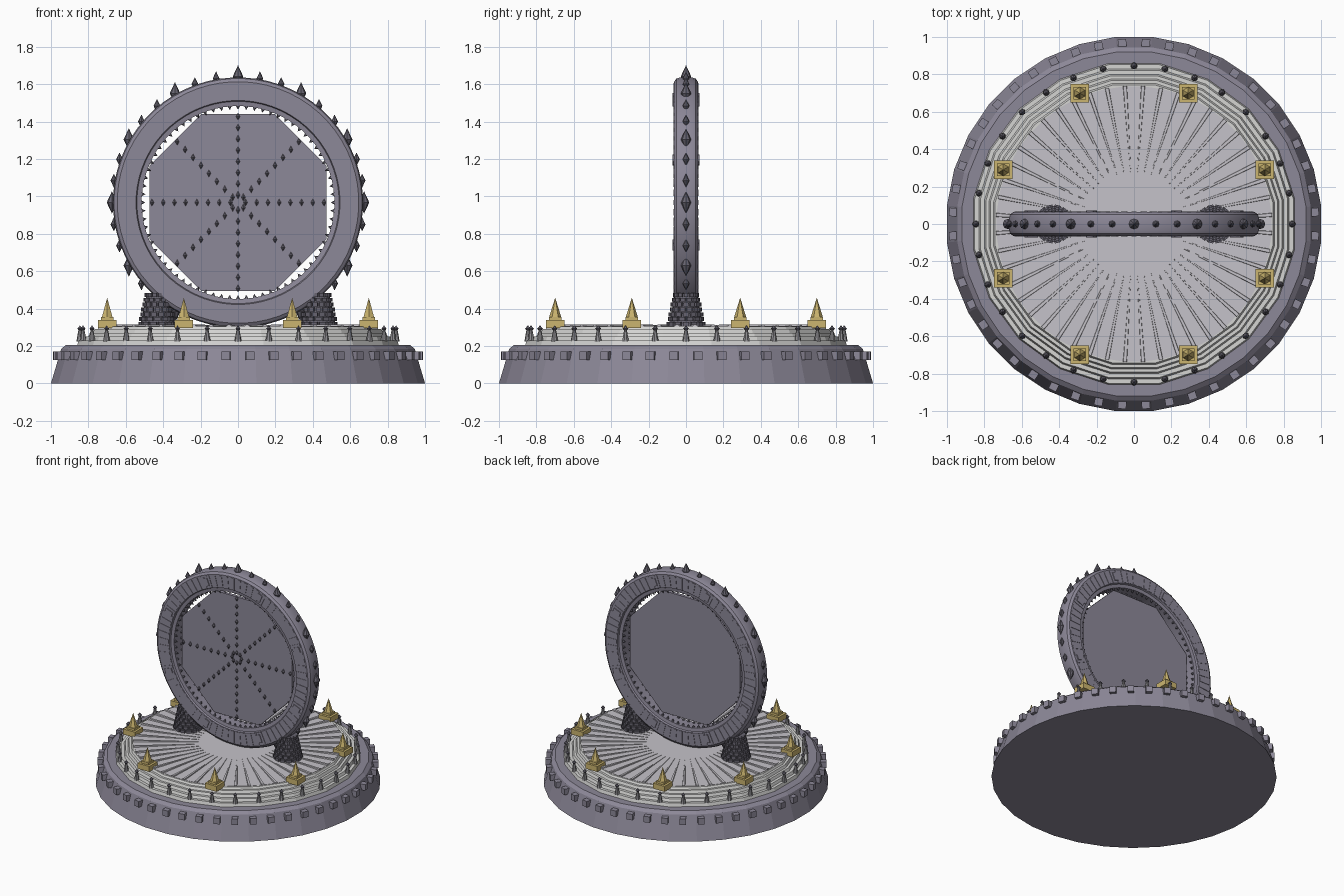
import bpy, bmesh, math
from mathutils import Matrix, Vector

if "Cube" in bpy.data.objects:
    bpy.data.objects.remove(bpy.data.objects["Cube"])

TAU = 2 * math.pi
RING_Z = 0.967


def mat(name, rgb):
    m = bpy.data.materials.new(name)
    m.diffuse_color = (*rgb, 1)
    m.use_nodes = True
    m.node_tree.nodes["Principled BSDF"].inputs["Base Color"].default_value = m.diffuse_color
    return m


STONE = mat("purple grey stone", (0.265, 0.247, 0.315))
DARK = mat("dark grey", (0.135, 0.127, 0.160))
SILVER = mat("pale silver", (0.66, 0.66, 0.65))
FLOOR = mat("floor silver", (0.56, 0.545, 0.585))
GREY = mat("mid grey", (0.27, 0.265, 0.28))
GOLD = mat("gold", (0.60, 0.46, 0.16))


def finish(bm, name, material, smooth=False):
    bmesh.ops.recalc_face_normals(bm, faces=bm.faces)
    me = bpy.data.meshes.new(name)
    bm.to_mesh(me)
    bm.free()
    me.materials.append(material)
    ob = bpy.data.objects.new(name, me)
    bpy.context.collection.objects.link(ob)
    if smooth:
        bpy.context.view_layer.objects.active = ob
        ob.select_set(True)
        bpy.ops.object.shade_smooth_by_angle(angle=math.radians(25))
        ob.select_set(False)
    return ob


def lathe(name, profile, n, material, closed=False, matrix=Matrix(), smooth=False):
    """Turn (radius, z) points round z; open profiles get flat caps."""
    bm = bmesh.new()
    k = 1 / math.cos(math.pi / n)
    rows = []
    for r, z in profile:
        rows.append([bm.verts.new(matrix @ Vector((r * k * math.cos(TAU * (i + .5) / n),
                                                   r * k * math.sin(TAU * (i + .5) / n), z)))
                     for i in range(n)])
    pairs = list(zip(rows, rows[1:])) + ([(rows[-1], rows[0])] if closed else [])
    for a, b in pairs:
        for i in range(n):
            j = (i + 1) % n
            bm.faces.new((a[i], a[j], b[j], b[i]))
    if not closed:
        bm.faces.new(rows[0])
        bm.faces.new(rows[-1])
    return finish(bm, name, material, smooth)


def box(bm, m, size):
    bmesh.ops.create_cube(bm, size=1, matrix=m @ Matrix.Diagonal((*size, 1)))


def cone(bm, m, r1, r2, h, n):
    """Cone standing on the local origin."""
    bmesh.ops.create_cone(bm, cap_ends=True, segments=n, radius1=r1, radius2=r2, depth=h,
                          matrix=m @ Matrix.Translation((0, 0, h / 2)))


def gem(bm, p, r, h, n=8):
    """Upright double cone centred on p."""
    m = Matrix.Translation(p)
    cone(bm, m, r, 0, h, n)
    cone(bm, m @ Matrix.Rotation(math.pi, 4, 'X'), r, 0, h, n)


def around(angle, r, z):
    return Matrix.Rotation(angle, 4, 'Z') @ Matrix.Translation((r, 0, z))


def on_ring(angle, r, y):
    return (Matrix.Translation((0, y, RING_Z)) @ Matrix.Rotation(angle, 4, 'Y')
            @ Matrix.Translation((r, 0, 0)))


# Base drum and its row of blocks
lathe("base_drum", [(1, 0), (.945, .185), (.92, .205)], 32, STONE)
bm = bmesh.new()
for i in range(48):
    box(bm, around(TAU * (i + .5) / 48, .955, .148), (.07, .045, .046))
finish(bm, "base_blocks", STONE)

# Stepped silver platform
tiers = [(.86, .23), (.83, .25), (.80, .27), (.775, .29), (.75, .305)]
profile, z0 = [], .2
for r, z in tiers:
    profile += [(r, z0), (r - .008, z)]
    z0 = z
lathe("stepped_platform", profile, 20, SILVER)
lathe("platform_floor", [(.735, .30), (.735, .307)], 40, FLOOR)

# Thin radial fins on the floor
bm = bmesh.new()
for i in range(48):
    m = around(TAU * (i + .5) / 48, 0, 0)
    pts = [(.28, -.002, .306), (.28, .002, .306), (.74, .011, .306), (.74, -.011, .306)]
    low = [bm.verts.new(m @ Vector(p)) for p in pts]
    top = [bm.verts.new(m @ Vector((p[0], p[1] * .8, .316 if p[0] > .5 else .309))) for p in pts]
    bm.faces.new(low)
    bm.faces.new(top)
    for a in range(4):
        b = (a + 1) % 4
        bm.faces.new((low[a], low[b], top[b], top[a]))
finish(bm, "floor_fins", FLOOR)

# Small posts round the platform, with dark beads on top
posts, beads = bmesh.new(), bmesh.new()
for i in range(32):
    m = around(TAU * i / 32, .845, .225)
    cone(posts, m, .019, .008, .062, 8)
    gem(beads, m @ Vector((0, 0, .067)), .016, .018, 6)
finish(posts, "edge_posts", GREY)
finish(beads, "edge_post_beads", DARK)

# Eight gold spires
bm = bmesh.new()
for i in range(8):
    a = TAU * (i + .5) / 8
    c = Matrix.Translation((.757 * math.cos(a), .757 * math.sin(a), 0))
    box(bm, c @ Matrix.Translation((0, 0, .318)), (.1, .1, .042))
    box(bm, c @ Matrix.Translation((0, 0, .346)), (.066, .066, .018))
    cone(bm, c @ Matrix.Translation((0, 0, .352)), .033, 0, .106, 6)
finish(bm, "gold_spires", GOLD)

# Upright ring, with rounded outer edge and stepped inner lip
half = [(.668, .035), (.662, .052), (.645, .064), (.545, .064), (.54, .052), (.515, .048)]
upright = Matrix.Translation((0, 0, RING_Z)) @ Matrix.Rotation(math.pi / 2, 4, 'X')
lathe("upright_ring", half + [(r, -y) for r, y in reversed(half)], 64, STONE,
      closed=True, matrix=upright, smooth=True)

# Radial plates on both faces of the ring, larger ones at intervals
bm = bmesh.new()
for side in (-1, 1):
    for i in range(72):
        box(bm, on_ring(TAU * i / 72, .594, side * .064), (.09, .006, .028))
    for i in range(8):
        box(bm, on_ring(TAU * (i + .5) / 8, .594, side * .066), (.06, .012, .04))
finish(bm, "ring_plates", STONE)

# Teeth pointing inward from the ring
bm = bmesh.new()
for i in range(72):
    for y in (-.035, .035):
        m = on_ring(TAU * i / 72, .518, y) @ Matrix.Rotation(-math.pi / 2, 4, 'Y')
        cone(bm, m, .012, 0, .022, 5)
finish(bm, "ring_teeth", DARK)

# Gems round the ring, every third one large
bm = bmesh.new()
for i in range(36):
    p = on_ring(TAU * i / 36, .674, 0) @ Vector((0, 0, 0))
    if p.z > .36:
        gem(bm, p, *((.028, .06) if i % 3 == 0 else (.018, .037)))
finish(bm, "ring_gems", DARK)

# Eight-sided panel in the ring, with beaded spokes on the front
lathe("ring_panel", [(.473, -.012), (.473, .012)], 8, STONE, matrix=upright)
bm = bmesh.new()
for s in range(8):
    for k in range(8):
        p = on_ring(TAU * s / 8, .04 + k * .06, -.014) @ Vector((0, 0, 0))
        gem(bm, p, .0125, .02, 6)
finish(bm, "panel_beads", DARK)

# Two brick footings that hold the ring
for side, word in ((-1, "left"), (1, "right")):
    at = Matrix.Translation((side * .43, 0, 0))
    bm = bmesh.new()
    cone(bm, at @ Matrix.Translation((0, 0, .3)), .094, .058, .18, 16)
    for t in range(7):
        r, z = .093 - t * .0055, .317 + t * .026
        for i in range(14):
            box(bm, at @ around(TAU * (i + t % 2 / 2) / 14, r, z), (.02, r * .36, .021))
    finish(bm, word + "_footing", DARK)
